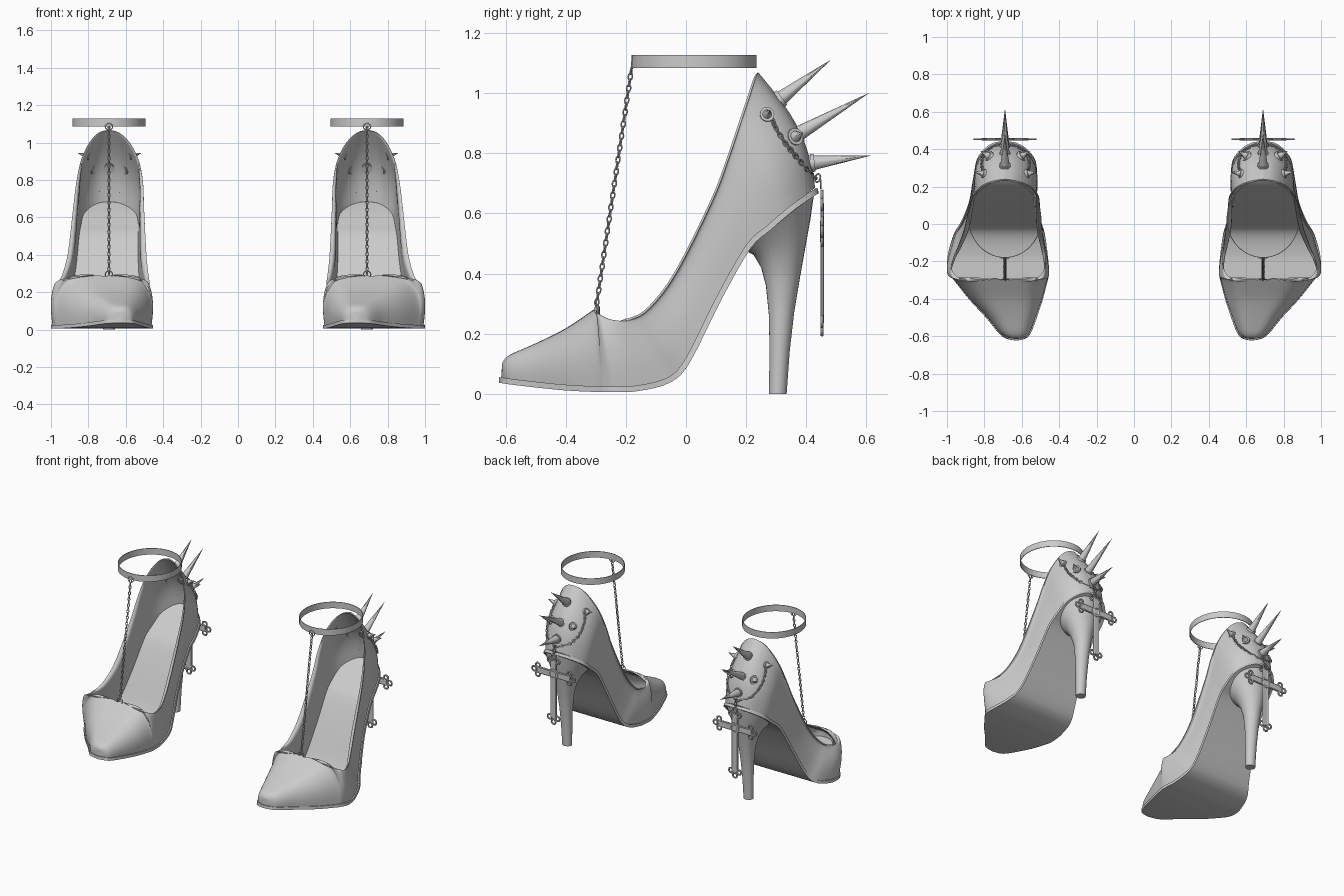
import bpy, bmesh, math
from mathutils import Vector, Matrix

cube = bpy.data.objects.get("Cube")
if cube:
    bpy.data.objects.remove(cube, do_unlink=True)

grey = bpy.data.materials.new("plain_grey")
grey.use_nodes = True
COLOR = (0.6, 0.6, 0.6, 1)
grey.diffuse_color = COLOR
grey.node_tree.nodes["Principled BSDF"].inputs["Base Color"].default_value = COLOR


def finish(name, bm, solid=0, up=False):
    """Turn a mesh on +x into a mirrored, smooth-shaded object."""
    bmesh.ops.remove_doubles(bm, verts=bm.verts, dist=0.0004)
    bmesh.ops.recalc_face_normals(bm, faces=bm.faces)
    if up and sum(f.normal.z * f.calc_area() for f in bm.faces) < 0:
        bmesh.ops.reverse_faces(bm, faces=bm.faces)
    mesh = bpy.data.meshes.new(name)
    bm.to_mesh(mesh)
    bm.free()
    mesh.materials.append(grey)
    ob = bpy.data.objects.new(name, mesh)
    bpy.context.collection.objects.link(ob)
    bpy.ops.object.select_all(action='DESELECT')
    bpy.context.view_layer.objects.active = ob
    ob.select_set(True)
    if solid:
        ob.modifiers.new("thickness", 'SOLIDIFY').thickness = solid
        bpy.ops.object.modifier_apply(modifier="thickness")
    ob.modifiers.new("pair", 'MIRROR').use_mirror_merge = False
    bpy.ops.object.modifier_apply(modifier="pair")
    bpy.ops.object.shade_smooth_by_angle(angle=math.radians(38))


def grid(bm, rows, closed=False):
    vs = [[bm.verts.new(p) for p in r] for r in rows]
    for a, b in zip(vs, vs[1:]):
        n = len(a)
        for j in range(n if closed else n - 1):
            k = (j + 1) % n
            bm.faces.new((a[j], a[k], b[k], b[j]))
    return vs


# Stations, toe to heel: sole edge y, z, centre x, half width; top edge y, z, half width
ST = [
    (-.615, .055, .63, 0, -.613, .085, 0), (-.608, .054, .632, .038, -.61, .105, 0),
    (-.585, .05, .637, .075, -.585, .13, 0),
    (-.5, .04, .655, .127, -.5, .168, 0), (-.4, .03, .685, .19, -.4, .218, 0),
    (-.3, .025, .712, .243, -.3, .285, 0), (-.27, .025, .72, .257, -.3, .281, .12),
    (-.23, .025, .727, .264, -.29, .266, .205), (-.16, .028, .728, .258, -.245, .246, .246),
    (-.06, .055, .72, .235, -.185, .246, .248), (0, .12, .71, .205, -.12, .285, .232),
    (.1, .32, .7, .175, -.03, .405, .21), (.2, .495, .692, .165, .09, .645, .19),
    (.27, .56, .686, .16, .145, .79, .178), (.34, .62, .685, .145, .185, .91, .153),
    (.395, .66, .687, .1, .215, 1.0, .108), (.422, .68, .69, .05, .232, 1.053, .055),
    (.43, .685, .69, 0, .24, 1.07, 0)]
LAST = len(ST) - 1
THROAT = 5


def station(u):
    i = min(int(u), LAST - 1)
    t = u - i
    p = [ST[max(0, min(LAST, i + k))] for k in (-1, 0, 1, 2)]
    out = [b + t / 2 * (c - a + t * (2*a - 5*b + 4*c - d + t * (3*(b - c) + d - a)))
           for a, b, c, d in zip(*p)]
    out[3], out[6] = max(out[3], 0), max(out[6], 0)
    if u <= THROAT:
        out[6] = 0
    return out


def skin(u, v, s):
    """Point on the shoe wall; v climbs from sole to top edge, s is the side."""
    yb, zb, c, wb, yt, zt, wt = station(u)
    # the vamp grows boxier from toe to throat
    boxy = min(1, u / THROAT)
    h = math.sin(v * math.pi / 2) ** (1 - .2 * boxy)
    half = wt + (wb - wt) * max(0, math.cos(v * math.pi / 2)) ** (.7 - .27 * boxy)
    swell = math.sin(math.pi * h)
    back = max(0, min(1, (yb - .25) / .17))
    half *= 1 + (.04 + .12 * back) * swell
    return Vector((c + s * half, yb + (yt - yb) * h + .042 * back * swell, zb + (zt - zb) * h))


US = [i / 4 for i in range(LAST * 4 + 1)]

# Upper
bm = bmesh.new()
for s in (-1, 1):
    grid(bm, [[skin(u, j / 18, s) for j in range(19)] for u in US])
finish("upper", bm, .007)

# Sole with a narrow ledge
bm = bmesh.new()
rows = []
for u in US:
    y, z, c, w = station(u)[:4]
    y += .007 * (max(0, u - LAST + 2) / 2 - max(0, 2 - u) / 2)
    rows.append([(c + k / 6 * (w + .008), y, z) for k in range(-6, 7)])
grid(bm, rows)
finish("sole", bm, .019, up=True)

# Heel: rings of front y, z, back y, z, half width
RINGS = [(.195, .478, .427, .672, .145), (.225, .462, .414, .58, .108),
         (.25, .42, .396, .48, .075), (.266, .36, .38, .39, .054),
         (.276, .26, .36, .27, .043), (.278, .14, .345, .14, .036), (.276, 0, .335, 0, .032)]
bm = bmesh.new()
rows = []
for yf, zf, yb, zb, w in RINGS:
    ring = []
    for j in range(28):
        a = j * math.tau / 28
        k = (1 - math.cos(a)) / 2
        ring.append((.69 + w * math.sin(a), yf + (yb - yf) * k, zf + (zb - zf) * k))
    rows.append(ring)
vs = grid(bm, rows, True)
bm.faces.new(vs[0])
bm.faces.new(vs[-1])
finish("heel", bm)

# Ankle band
bm = bmesh.new()
grid(bm, [[(.69 + .195 * math.cos(j * math.tau / 56), .027 + .208 * math.sin(j * math.tau / 56), z)
           for j in range(56)] for z in (1.085, 1.128)], True)
finish("ankle_band", bm, .004)


def frame(at, along, roll=0):
    q = Vector(along).to_track_quat('Z', 'Y').to_matrix().to_4x4()
    return Matrix.Translation(at) @ q @ Matrix.Rotation(roll, 4, 'Z')


def link(bm, m, length, width, r, n=12):
    """Oval ring lying in the local xz plane."""
    rows = []
    for i in range(n + 1):
        a = i * math.tau / n
        rows.append([m @ Vector(((width + r * math.cos(b)) * math.cos(a), r * math.sin(b),
                                 (length + r * math.cos(b)) * math.sin(a)))
                     for b in [k * math.tau / 6 for k in range(6)]])
    grid(bm, rows, True)


def chain(bm, pts, count, length, width, r):
    for i in range(count):
        t = (i + .5) / count * (len(pts) - 1)
        k = min(int(t), len(pts) - 2)
        d = pts[k + 1] - pts[k]
        link(bm, frame(pts[k] + d * (t - k), d, math.pi / 2 * (i % 2) + .3), length, width, r)


# Front chain with end rings
bm = bmesh.new()
top, low = Vector((.69, -.181, 1.085)), Vector((.69, -.298, .295))
chain(bm, [top, low], 40, .0125, .007, .0027)
for p in (top, low):
    link(bm, frame(p, (0, 0, 1)), .018, .02, .003)
finish("front_chain", bm)


def on_counter(y, z, s):
    """Wall point of the heel counter nearest to the given height and depth."""
    spots = [skin(LAST - i / 12, j / 40, s) for i in range(49) for j in range(41)]
    return min(spots, key=lambda p: (p.y - y) ** 2 + (p.z - z) ** 2)


# Chain draped around the heel counter
bm = bmesh.new()
for s in (-1, 1):
    pts = []
    for y, z in ((.275, .925), (.295, .88), (.325, .835), (.36, .79), (.395, .75), (.43, .72)):
        p = on_counter(y, z, s)
        pts.append(p + (p - Vector((.69, .2, p.z))).normalized() * .007)
    chain(bm, pts, 19, .011, .007, .0027)
finish("counter_chain", bm)


def spike(bm, base, tip, r):
    d = tip - base
    bmesh.ops.create_cone(bm, cap_ends=True, segments=20, radius1=r, radius2=.0005,
                          depth=d.length, matrix=frame((base + tip) / 2, d))
    bmesh.ops.create_cone(bm, cap_ends=True, segments=20, radius1=r * 1.15, radius2=r * 1.15,
                          depth=.012, matrix=frame(base + d.normalized() * .012, d))


# Long spikes down the back, short studs on the sides
bm = bmesh.new()
for y, z, ty, tz in ((.305, .975, .48, 1.11), (.365, .86, .607, 1.0), (.41, .767, .615, .793)):
    spike(bm, Vector((.69, y, z)), Vector((.69, ty, tz)), .026)
finish("back_spikes", bm)
bm = bmesh.new()
for s in (-1, 1):
    for y, z, dy, r in ((.27, .925, .2, .021), (.36, .855, .6, .025)):
        p = on_counter(y, z, s)
        d = Vector((s, dy, .3)).normalized()
        spike(bm, p - d * .008, p + d * .06, r)
finish("side_studs", bm)

# Hanging cross with three-lobed ends
bm = bmesh.new()
HUB = Vector((.69, .453, .54))
for dx, dz, reach in ((1, 0, .17), (-1, 0, .17), (0, 1, .14), (0, -1, .35)):
    d = Vector((dx, 0, dz))
    side = Vector((dz, 0, dx))
    bar = reach - .045
    mid = HUB + d * bar / 2
    size = [abs(dx) * bar + abs(dz) * .036, .009, abs(dz) * bar + abs(dx) * .036, 1]
    bmesh.ops.create_cube(bm, size=1, matrix=Matrix.Translation(mid) @ Matrix.Diagonal(size))
    for off in (d * (reach - .022), d * (reach - .05) + side * .03, d * (reach - .05) - side * .03):
        link(bm, Matrix.Translation(HUB + off), .016, .016, .006)
    # raised rim along each arm
    for e in (-1, 1):
        bmesh.ops.create_cone(bm, cap_ends=True, segments=8, radius1=.006, radius2=.006,
                              depth=bar, matrix=frame(mid + side * e * .018, d))
link(bm, Matrix.Translation(HUB), .03, .03, .008, 16)
finish("hanging_cross", bm)

# Rings that hold the cross
bm = bmesh.new()
link(bm, frame((.69, .438, .718), (0, .3, 1), math.pi / 2), .014, .009, .003)
link(bm, frame((.69, .448, .697), (0, 0, 1)), .014, .011, .003)
finish("cross_rings", bm)
